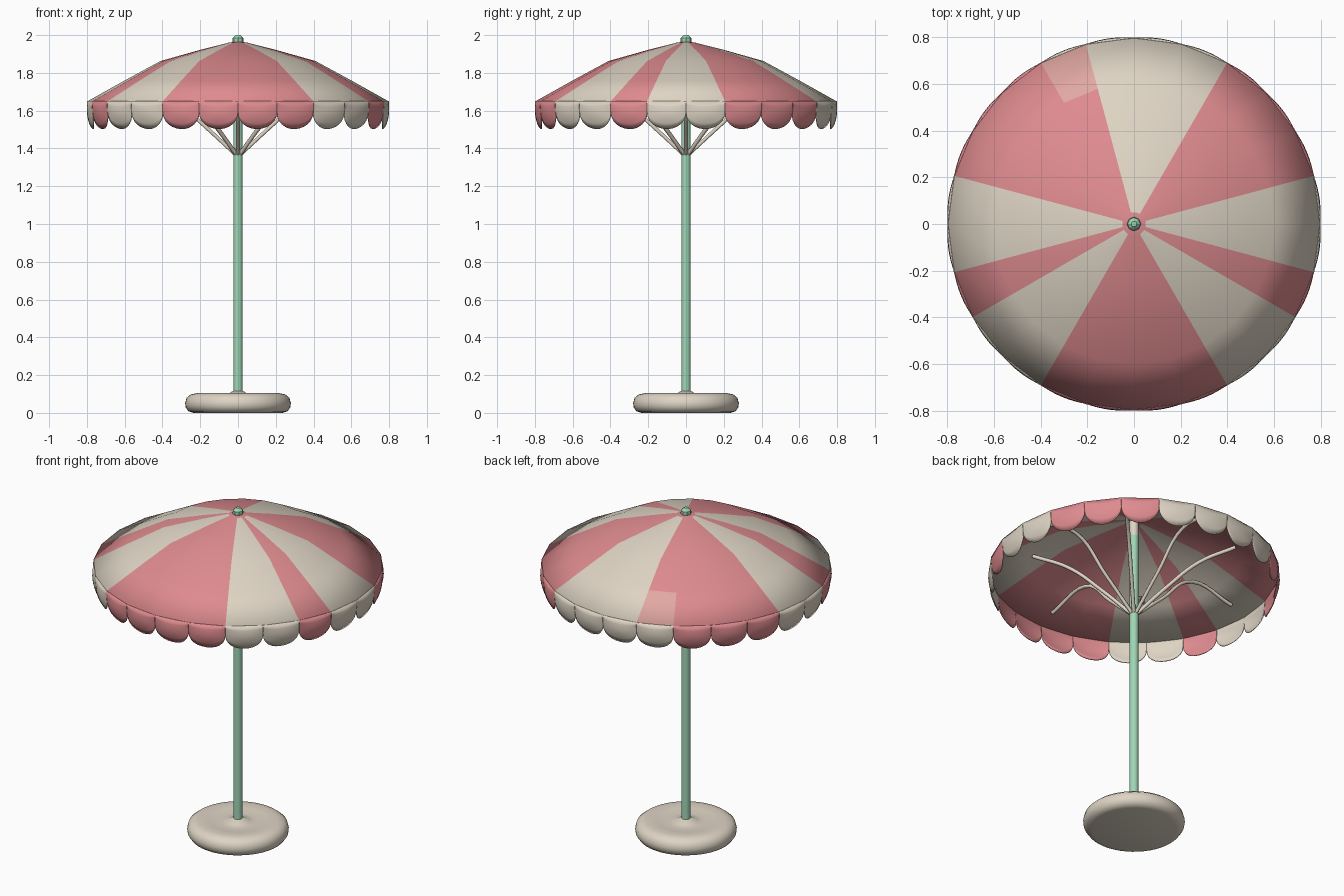
import bpy, bmesh, math
from mathutils import Vector

if "Cube" in bpy.data.objects:
    bpy.data.objects.remove(bpy.data.objects["Cube"])


def mat(name, rgb):
    lin = [((c / 255 + 0.055) / 1.055) ** 2.4 for c in rgb]
    m = bpy.data.materials.new(name)
    m.diffuse_color = (*lin, 1)
    m.use_nodes = True
    m.node_tree.nodes["Principled BSDF"].inputs["Base Color"].default_value = m.diffuse_color
    return m


RED = mat("coral red", (222, 139, 143))
CREAM = mat("cream", (222, 212, 196))
GREEN = mat("mint green", (160, 214, 182))
PINK = mat("pale pink", (226, 168, 163))


def finish(name, bm, mats, angle=35, thick=0):
    me = bpy.data.meshes.new(name)
    bmesh.ops.remove_doubles(bm, verts=bm.verts, dist=1e-5)
    bmesh.ops.recalc_face_normals(bm, faces=bm.faces)
    bm.to_mesh(me)
    bm.free()
    ob = bpy.data.objects.new(name, me)
    bpy.context.collection.objects.link(ob)
    for m in mats:
        me.materials.append(m)
    bpy.ops.object.select_all(action='DESELECT')
    ob.select_set(True)
    bpy.context.view_layer.objects.active = ob
    bpy.ops.object.shade_smooth_by_angle(angle=math.radians(angle))
    if thick:
        s = ob.modifiers.new("thickness", 'SOLIDIFY')
        s.thickness = thick
        s.offset = -1
    return ob


def lathe(bm, profile, n, rule=lambda deg, r, z: 0):
    """Spin (r, z) points round the z axis; rule picks the face colour."""
    for i in range(n):
        a0, a1 = (math.tau * k / n for k in (i, i + 1))
        mid = math.degrees((a0 + a1) / 2)
        for (r0, z0), (r1, z1) in zip(profile, profile[1:]):
            pts = [(r0 * math.cos(a0), r0 * math.sin(a0), z0)]
            if r0 > 0:
                pts.append((r0 * math.cos(a1), r0 * math.sin(a1), z0))
            if r1 > 0:
                pts.append((r1 * math.cos(a1), r1 * math.sin(a1), z1))
            pts.append((r1 * math.cos(a0), r1 * math.sin(a0), z1))
            f = bm.faces.new([bm.verts.new(p) for p in pts])
            f.material_index = rule(mid, (r0 + r1) / 2, (z0 + z1) / 2)


# Uneven stripe layout: red sectors in degrees, the rest is cream
RED_SECTORS = [(15, 60), (120, 165), (195, 210), (240, 300), (330, 345)]


def stripe(deg):
    return 0 if any(a < deg < b for a, b in RED_SECTORS) else 1


def canopy_rule(deg, r, z):
    if r < 0.05:
        return 0
    if 105 < deg < 120:
        return 2 if r > 0.6 else 0
    return stripe(deg)


# Canopy: 24-sided shallow dome
bm = bmesh.new()
lathe(bm, [(0.8, 1.648), (0.6, 1.76), (0.41, 1.863), (0.2, 1.922),
           (0.05, 1.96), (0, 1.967)], 24, canopy_rule)
finish("canopy", bm, [RED, CREAM, PINK], 35, 0.006)

# Valance: one rounded flap hanging from each canopy side
bm = bmesh.new()
COLS, ROWS = 12, 5
for i in range(24):
    a0, a1 = math.radians(15 * i), math.radians(15 * (i + 1))
    p0 = Vector((math.cos(a0), math.sin(a0), 0)) * 0.8
    p1 = Vector((math.cos(a1), math.sin(a1), 0)) * 0.8
    out = (p0 + p1).normalized()
    grid = []
    for c in range(COLS + 1):
        u = -math.cos(math.pi * c / COLS)
        bottom = 1.59 - 0.088 * math.sqrt(max(0, 1 - u * u))
        col = []
        for r in range(ROWS + 1):
            t = r / ROWS
            z = 1.65 + (bottom - 1.65) * t
            drop = (1.65 - z) / 0.15
            puff = 0.014 * (1 - u * u) * math.sin(math.pi * min(1, drop)) - 0.02 * drop ** 2
            p = p0.lerp(p1, (u + 1) / 2) + out * puff
            col.append(bm.verts.new((p.x, p.y, z)))
        grid.append(col)
    for c in range(COLS):
        for r in range(ROWS):
            f = bm.faces.new((grid[c][r], grid[c][r + 1], grid[c + 1][r + 1], grid[c + 1][r]))
            f.material_index = stripe(15 * i + 7.5)
finish("valance", bm, [RED, CREAM], 40, 0.005)

# Pole: green, cream at the very top
bm = bmesh.new()
lathe(bm, [(0, 0.08), (0.025, 0.08), (0.025, 1.86), (0.025, 1.95), (0, 1.95)], 16,
      lambda d, r, z: 1 if z > 1.87 else 0)
finish("pole", bm, [GREEN, CREAM])

# Finial knob on top
bm = bmesh.new()
lathe(bm, [(0, 1.94), (0.022, 1.945), (0.03, 1.968), (0.028, 1.984), (0.012, 2.0), (0, 2.0)], 8)
finish("finial", bm, [GREEN], 30)

# Heavy round base with a small collar
bm = bmesh.new()
lathe(bm, [(0, 0), (0.235, 0), (0.262, 0.008), (0.277, 0.03), (0.28, 0.052), (0.272, 0.08),
           (0.25, 0.098), (0.215, 0.105), (0.16, 0.1), (0.1, 0.093), (0.06, 0.097),
           (0.028, 0.115), (0, 0.115)], 48)
finish("base", bm, [CREAM], 50)


# Support arms: curved tubes from the pole up to the canopy
def tubes(name, paths, radius):
    cu = bpy.data.curves.new(name, 'CURVE')
    cu.dimensions = '3D'
    cu.bevel_depth = radius
    cu.bevel_resolution = 1
    cu.resolution_u = 6
    cu.use_fill_caps = True
    for deg, pts in paths:
        a = math.radians(deg)
        sp = cu.splines.new('BEZIER')
        sp.bezier_points.add(len(pts) - 1)
        for bp, (r, z) in zip(sp.bezier_points, pts):
            bp.co = (r * math.cos(a), r * math.sin(a), z)
            bp.handle_left_type = bp.handle_right_type = 'AUTO'
    cu.materials.append(CREAM)
    ob = bpy.data.objects.new(name, cu)
    bpy.context.collection.objects.link(ob)
    bpy.ops.object.select_all(action='DESELECT')
    ob.select_set(True)
    bpy.context.view_layer.objects.active = ob
    bpy.ops.object.convert(target='MESH')


long_arm = [(0.015, 1.37), (0.2, 1.54), (0.42, 1.73), (0.7, 1.685)]
short_arm = [(0.015, 1.37), (0.18, 1.53), (0.36, 1.68), (0.56, 1.765)]
tubes("support_arms", [(45 * k, short_arm if k % 2 else long_arm) for k in range(8)], 0.011)
